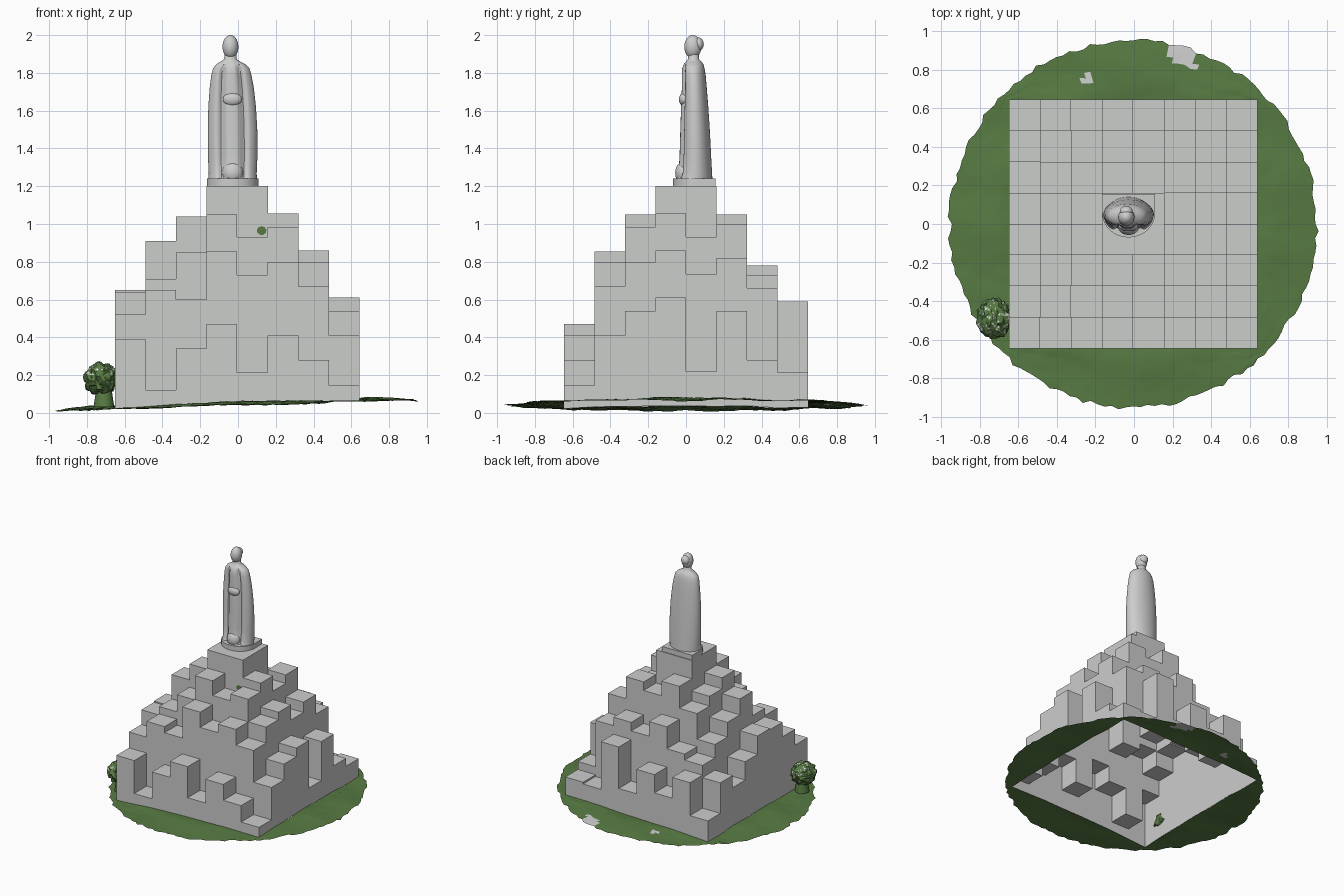
import bpy, bmesh, math, random
from mathutils import Vector

if "Cube" in bpy.data.objects:
    bpy.data.objects.remove(bpy.data.objects["Cube"])
random.seed(4)


def mat(name, col):
    m = bpy.data.materials.new(name)
    m.diffuse_color = (*col, 1)
    m.use_nodes = True
    m.node_tree.nodes["Principled BSDF"].inputs["Base Color"].default_value = m.diffuse_color
    return m


STONE = mat("pale_stone", (0.60, 0.61, 0.60))
GRASS = mat("grass_green", (0.095, 0.195, 0.055))


def finish(bm, name, mats, angle=None):
    me = bpy.data.meshes.new(name)
    bm.to_mesh(me)
    bm.free()
    ob = bpy.data.objects.new(name, me)
    bpy.context.collection.objects.link(ob)
    for m in mats:
        me.materials.append(m)
    if angle:
        bpy.ops.object.select_all(action='DESELECT')
        ob.select_set(True)
        bpy.context.view_layer.objects.active = ob
        bpy.ops.object.shade_smooth_by_angle(angle=math.radians(angle))
    return ob


def ground(x, y):
    hump = 0.022 * max(0, 1 - abs(math.hypot(x, y) - 0.72) / 0.3)
    return (0.036 + 0.03 * x + hump + 0.005 * math.sin(9 * x + 2) * math.cos(8 * y)
            + 0.003 * math.sin(17 * y + 5 * x))


# stepped pyramid: open-bottomed shell over an 8 x 8 grid of block heights (front row first)
H = [[.39, .12, .34, .47, .215, .41, .28, .145],
     [.52, .65, .60, .855, .73, .80, .67, .41],
     [.64, .71, .85, 1.05, .93, .985, .80, .54],
     [.65, .91, 1.04, 1.2, 1.2, 1.055, .86, .61],
     [.50, .78, .95, 1.2, 1.2, .93, .735, .22],
     [.35, .66, .87, 1.05, .93, 1.0, .82, .54],
     [.45, .55, .60, .78, .66, .73, .66, .28],
     [.20, .47, .30, .45, .25, .59, .20, .215]]
C = 0.1615
X0, Y0 = -0.65, -0.646
bm = bmesh.new()


def quad(pts, nrm):
    f = bm.faces.new([bm.verts.new(p) for p in pts])
    f.normal_update()
    if f.normal.dot(Vector(nrm)) < 0:
        f.normal_flip()


def height(i, j):
    return H[j][i] if 0 <= i < 8 and 0 <= j < 8 else None


for j in range(8):
    for i in range(8):
        h = H[j][i]
        x, y = X0 + i * C, Y0 + j * C
        quad([(x, y, h), (x + C, y, h), (x + C, y + C, h), (x, y + C, h)], (0, 0, 1))
        for dx, dy, a, b in ((-1, 0, (x, y), (x, y + C)), (1, 0, (x + C, y), (x + C, y + C)),
                             (0, -1, (x, y), (x + C, y)), (0, 1, (x, y + C), (x + C, y + C))):
            n = height(i + dx, j + dy)
            if n is not None and n >= h:
                continue
            za, zb = (ground(*a), ground(*b)) if n is None else (n, n)
            quad([(*a, za), (*b, zb), (*b, h), (*a, h)], (dx, dy, 0))
finish(bm, "stepped_pyramid", [STONE])

# lawn: uneven sheet between the square pyramid foot and a ragged round rim
bm = bmesh.new()
N, R = 160, 9
rings = []
rim = [0.953 + random.uniform(-.012, .012) for _ in range(N)]
for k in range(R + 1):
    ring = []
    for s in range(N):
        a = 2 * math.pi * s / N
        inner = 0.645 / max(abs(math.cos(a)), abs(math.sin(a)))
        r = inner + (rim[s] - inner) * k / R
        x, y = r * math.cos(a) - 0.004, r * math.sin(a)
        z = ground(x, y) + random.uniform(-.003, .003) * (k > 0)
        ring.append(bm.verts.new((x, y, max(0, z))))
    rings.append(ring)
for k in range(R):
    for s in range(N):
        t = (s + 1) % N
        f = bm.faces.new((rings[k][s], rings[k + 1][s], rings[k + 1][t], rings[k][t]))
        c = f.calc_center_median()
        # bare pale patches
        if (abs(c.x - .25) < .075 and abs(c.y - .88 + .5 * (c.x - .25)) < .05) or \
                math.hypot(c.x + .24, c.y - .755) < .035:
            f.material_index = 1
finish(bm, "lawn", [GRASS, STONE], 50)

# bush: lumpy ball on a short stem
bm = bmesh.new()
bmesh.ops.create_icosphere(bm, subdivisions=4, radius=1)
for v in bm.verts:
    d = v.co.normalized()
    k = 1 + .08 * math.sin(9 * d.x + 3) * math.sin(8 * d.z) + random.uniform(-.07, .07)
    v.co = Vector((-.725 + d.x * .09 * k, -.49 + d.y * .1 * k, .18 + d.z * .085 * k))
for f in bm.faces:
    f.material_index = int(f.calc_center_median().z > .2 and random.random() < .12)
geo = bmesh.ops.create_cone(bm, segments=12, radius1=.055, radius2=.04, depth=.1)
bmesh.ops.translate(bm, verts=geo["verts"], vec=(-.71, -.49, .08))
finish(bm, "bush", [GRASS, STONE], 40)

# small moss spot on the upper front wall
bm = bmesh.new()
bmesh.ops.create_circle(bm, cap_ends=True, segments=9, radius=.026)
for v in bm.verts:
    v.co = Vector((.125 + v.co.x, Y0 + 3 * C - .004, .965 + v.co.y * .9))
finish(bm, "moss_spot", [GRASS])

# statue plinth: square back, rounded front
bm = bmesh.new()
pts = [(.108, .155), (-.165, .155)]
pts += [(-.028 - .137 * math.cos(t * math.pi / 16), .055 - .125 * math.sin(t * math.pi / 16))
        for t in range(17)]
f = bm.faces.new([bm.verts.new((x, y, 1.19)) for x, y in pts])
up = bmesh.ops.extrude_face_region(bm, geom=[f])["geom"]
bmesh.ops.translate(bm, verts=[g for g in up if isinstance(g, bmesh.types.BMVert)], vec=(0, 0, .05))
bmesh.ops.recalc_face_normals(bm, faces=bm.faces)
finish(bm, "statue_plinth", [STONE], 30)


# lofted statue parts: rows of (z, centre x, half width, front y, back y)
def loft(name, rows, fold=0.0, n=64):
    bm = bmesh.new()
    loops = []
    for z, cx, w, y0, y1 in rows:
        cy, d = (y0 + y1) / 2, (y1 - y0) / 2
        loop = []
        for s in range(n):
            a = 2 * math.pi * s / n
            x, y = math.cos(a), math.sin(a)
            dent = 0
            if y < 0 and z < 1.83:
                # grooves between the hanging sleeves and the inner robe
                dent = fold * sum(math.exp(-((x - g) / .13) ** 2) for g in (-.45, .45))
            loop.append(bm.verts.new((cx + w * x, cy + d * y + dent, z)))
        loops.append(loop)
    for a, b in zip(loops, loops[1:]):
        for s in range(n):
            t = (s + 1) % n
            bm.faces.new((a[s], a[t], b[t], b[s]))
    bm.faces.new(loops[0][::-1])
    bm.faces.new(loops[-1])
    finish(bm, name, [STONE], 60)


loft("robed_body", [
    (1.23, -.028, .128, -.055, .140), (1.27, -.028, .127, -.040, .138),
    (1.36, -.028, .131, -.034, .133), (1.50, -.029, .131, -.030, .126),
    (1.62, -.031, .126, -.026, .118), (1.72, -.033, .117, -.022, .110),
    (1.79, -.035, .106, -.022, .104), (1.825, -.036, .096, -.020, .098),
    (1.845, -.038, .078, -.012, .092), (1.86, -.040, .052, .000, .082),
    (1.872, -.040, .034, .010, .070), (1.91, -.040, .029, .012, .068)], .022)

# feet drapery and head
for name, loc, size in (("hem_front", (-.028, -.012, 1.27), (.055, .045, .06)),
                        ("folded_hands", (-.03, -.012, 1.66), (.05, .025, .035)),
                        ("head", (-.040, .036, 1.938), (.042, .045, .062)),
                        ("hair_knot", (-.040, .064, 1.952), (.034, .03, .036))):
    bm = bmesh.new()
    bmesh.ops.create_uvsphere(bm, u_segments=32, v_segments=20, radius=1)
    for v in bm.verts:
        v.co = Vector([loc[k] + v.co[k] * size[k] for k in range(3)])
    finish(bm, name, [STONE], 60)
